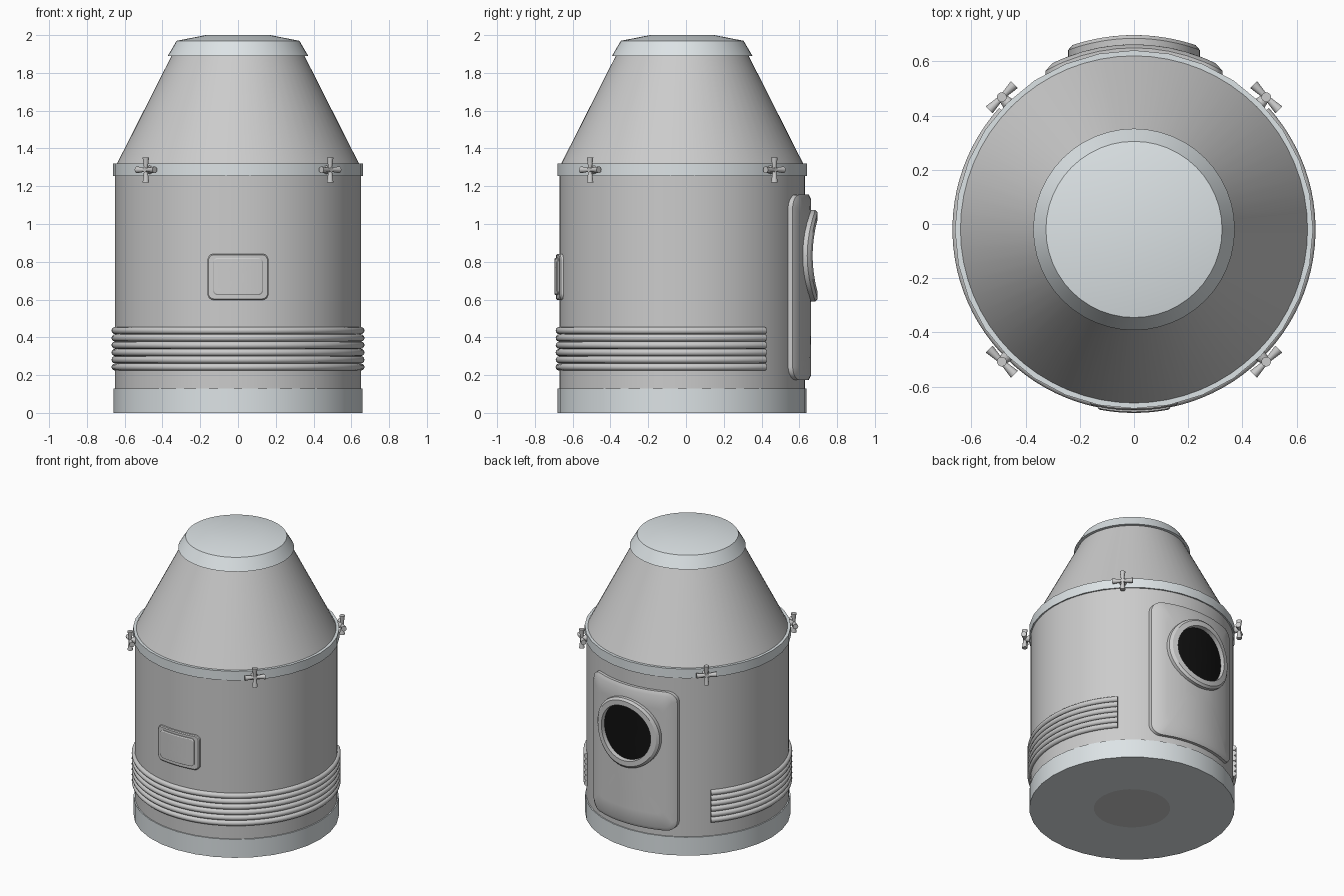
import bpy, bmesh
from math import sin, cos, pi, sqrt, radians
from mathutils import Matrix, Vector

if "Cube" in bpy.data.objects:
    bpy.data.objects.remove(bpy.data.objects["Cube"])

CY = -0.02  # axis of the body in y


def material(name, col):
    m = bpy.data.materials.new(name)
    m.diffuse_color = (*col, 1)
    m.use_nodes = True
    m.node_tree.nodes["Principled BSDF"].inputs["Base Color"].default_value = m.diffuse_color
    return m


PALE = material("pale_metal", (0.72, 0.77, 0.79))
BLACK = material("black_glass", (0.005, 0.005, 0.005))


def finish(name, bm, mat=None, angle=30):
    bmesh.ops.remove_doubles(bm, verts=bm.verts, dist=1e-5)
    bmesh.ops.recalc_face_normals(bm, faces=bm.faces)
    me = bpy.data.meshes.new(name)
    bm.to_mesh(me)
    bm.free()
    ob = bpy.data.objects.new(name, me)
    bpy.context.collection.objects.link(ob)
    if mat:
        me.materials.append(mat)
    bpy.ops.object.select_all(action='DESELECT')
    ob.select_set(True)
    bpy.context.view_layer.objects.active = ob
    bpy.ops.object.shade_smooth_by_angle(angle=radians(angle))
    return ob


def bridge(bm, a, b, closed=True):
    n = len(a)
    for i in range(n if closed else n - 1):
        j = (i + 1) % n
        bm.faces.new((a[i], a[j], b[j], b[i]))


def lathe(name, profile, n=64, mat=None):
    bm = bmesh.new()
    verts = [bm.verts.new((r, CY, z)) for r, z in profile]
    edges = [bm.edges.new(p) for p in zip(verts, verts[1:])]
    bmesh.ops.spin(bm, geom=verts + edges, cent=(0, CY, 0), axis=(0, 0, 1),
                   angle=2 * pi, steps=n)
    return finish(name, bm, mat)


def outline(w, h, c, seg=12, div=8):
    """Rounded rectangle with half sizes w, h and corner radius c."""
    arcs = []
    for k, (sx, sz) in enumerate(((1, 1), (-1, 1), (-1, -1), (1, -1))):
        arcs.append([(sx * (w - c) + c * cos(k * pi / 2 + pi / 2 * i / seg),
                      sz * (h - c) + c * sin(k * pi / 2 + pi / 2 * i / seg))
                     for i in range(seg + 1)])
    pts = []
    for k in range(4):
        a, b = arcs[k], arcs[(k + 1) % 4]
        pts += a[:-1]
        (x0, z0), (x1, z1) = a[-1], b[0]
        if abs(x1 - x0) + abs(z1 - z0) > 1e-5:
            pts += [(x0 + (x1 - x0) * t / div, z0 + (z1 - z0) * t / div) for t in range(div)]
    return pts


def wrapped(name, w, h, c, zc, side, steps, fill=True, mat=None):
    """Panel curved around the body; steps are (inset, radius); side is -1 front, 1 back."""
    bm = bmesh.new()

    def loop(inset, r, s=1.0):
        return [bm.verts.new((x * s, CY + side * sqrt(r * r - x * x * s * s), zc + z * s))
                for x, z in outline(w - inset, h - inset, c - inset)]
    loops = [loop(*st) for st in steps]
    if fill:
        loops += [loop(*steps[-1], s) for s in (0.8, 0.6, 0.4, 0.2)]
        bm.faces.new(loops[-1])
    for a, b in zip(loops, loops[1:]):
        bridge(bm, a, b)
    return finish(name, bm, mat)


# Main shell
lathe("body", [(0.65, 0.12), (0.65, 1.27)])
lathe("bottom_plate", [(0, 0), (0.245, 0)], 32)
lathe("base_ring", [(0.245, 0), (0.659, 0), (0.659, 0.13), (0.645, 0.13)], 32, PALE)
lathe("collar", [(0.64, 1.255), (0.661, 1.255), (0.661, 1.32), (0.63, 1.32)], 32, PALE)
lathe("cone_roof", [(0.643, 1.315), (0.352, 1.89)])
lathe("top_cap", [(0.34, 1.89), (0.372, 1.89), (0.325, 1.97), (0.17, 2.0), (0, 2.0)], 48, PALE)

# Rear door with round window
wrapped("rear_door", 0.327, 0.49, 0.07, 0.665, 1, [(0, 0.64), (0, 0.67), (0.025, 0.683)])
wrapped("window_rim", 0.243, 0.243, 0.243, 0.832, 1,
        [(0, 0.67), (0, 0.705), (0.015, 0.717), (0.05, 0.717), (0.053, 0.68)], False)
wrapped("window_glass", 0.192, 0.192, 0.192, 0.832, 1, [(0, 0.686)], True, BLACK)

# Front hatch
wrapped("hatch_frame", 0.162, 0.122, 0.035, 0.72, -1, [(0, 0.64), (0, 0.662), (0.006, 0.667)])
wrapped("hatch_cover", 0.133, 0.098, 0.025, 0.722, -1, [(0, 0.65), (0, 0.673), (0.006, 0.677)])

# Cooling pipes around the front, open at the back
START, END, N, SIDES = radians(-222), radians(42), 72, 12
for k in range(6):
    bm = bmesh.new()
    rings = []
    for i in range(N + 1):
        a = START + (END - START) * i / N
        ring = []
        for j in range(SIDES):
            t = 2 * pi * j / SIDES
            r = 0.651 + 0.019 * cos(t)
            ring.append(bm.verts.new((r * cos(a), CY + r * sin(a),
                                      0.243 + 0.0385 * k + 0.019 * sin(t))))
        rings.append(ring)
    for a, b in zip(rings, rings[1:]):
        bridge(bm, a, b)
    bm.faces.new(rings[0])
    bm.faces.new(rings[-1])
    finish(f"cooling_pipe_{k + 1}", bm, None, 40)


# Four cross-handled clamps on the collar
def spoke(bm, start, direction, length, r1, r2):
    d = Vector(direction)
    m = Matrix.Translation(Vector(start) + d * length / 2) @ d.to_track_quat('Z', 'Y').to_matrix().to_4x4()
    bmesh.ops.create_cone(bm, cap_ends=True, segments=12, radius1=r1, radius2=r2,
                          depth=length, matrix=m)


for k in range(4):
    bm = bmesh.new()
    spoke(bm, (0.645, 0, 0), (1, 0, 0), 0.055, 0.026, 0.013)
    for d in ((0, 1, 0), (0, -1, 0), (0, 0, 1), (0, 0, -1)):
        spoke(bm, (0.69, 0, 0), d, 0.066, 0.009, 0.018)
    bm.transform(Matrix.Translation((0, CY, 1.287)) @ Matrix.Rotation(pi / 4 + k * pi / 2, 4, 'Z'))
    finish(f"clamp_{k + 1}", bm, None, 40)
